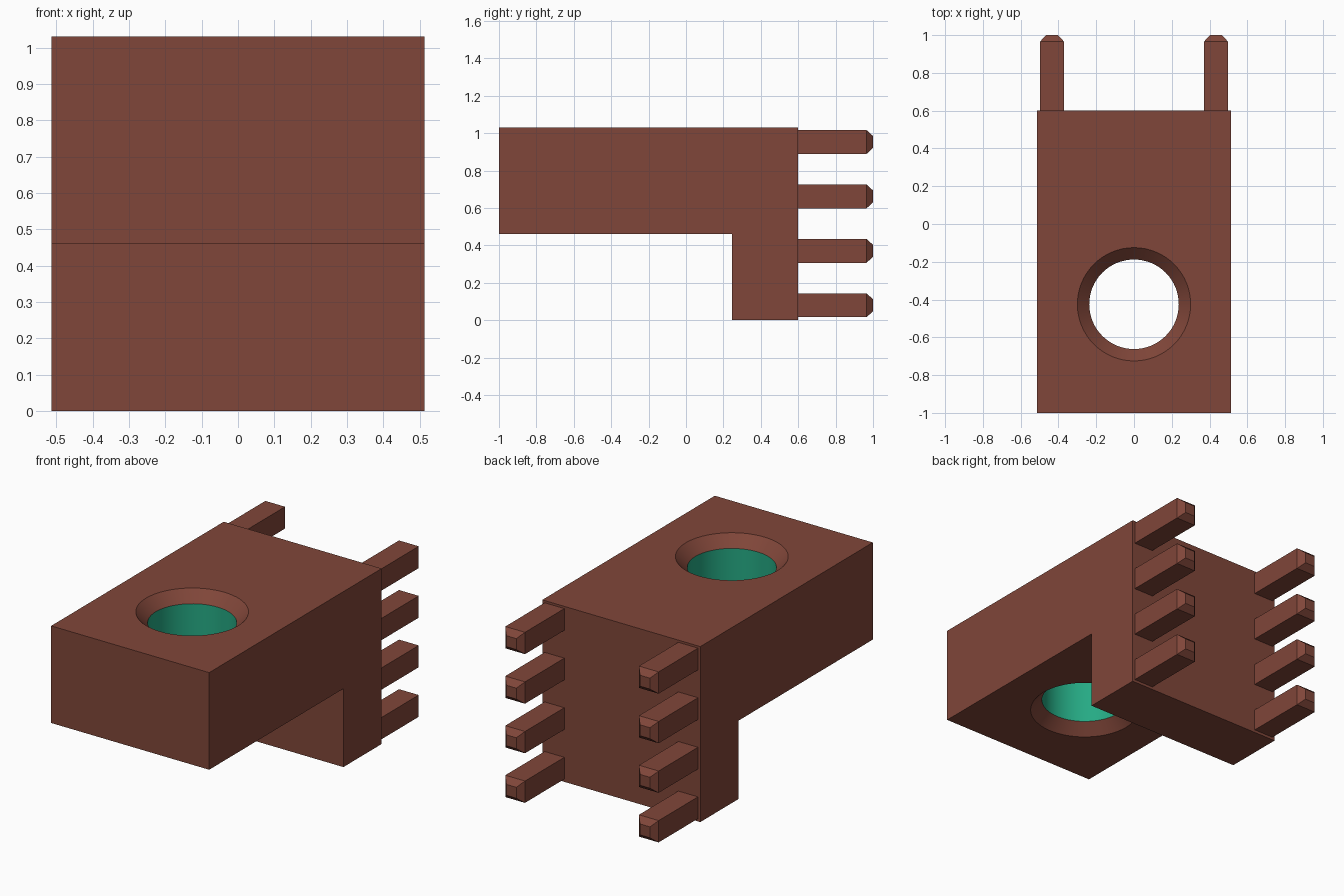
import bpy
import bmesh
import math
from mathutils import Vector

if "Cube" in bpy.data.objects:
    bpy.data.objects.remove(bpy.data.objects["Cube"], do_unlink=True)

HALF_W = 0.513             # body half width
TOP, STEP = 1.03, 0.46     # body top and underside of the overhang
FRONT, LEG, BACK = -1.0, 0.245, 0.6
BORE_Y, BORE_R, RIM_R = -0.425, 0.237, 0.3


def make_material(name, rgb):
    mat = bpy.data.materials.new(name)
    mat.use_nodes = True
    mat.diffuse_color = (*rgb, 1)
    bsdf = next(n for n in mat.node_tree.nodes if n.type == 'BSDF_PRINCIPLED')
    bsdf.inputs["Base Color"].default_value = (*rgb, 1)
    return mat


brown = make_material("brown", (0.216, 0.061, 0.041))
green = make_material("green", (0.019, 0.402, 0.231))


def make_object(name, bm, *mats):
    bmesh.ops.recalc_face_normals(bm, faces=bm.faces)
    mesh = bpy.data.meshes.new(name)
    bm.to_mesh(mesh)
    bm.free()
    obj = bpy.data.objects.new(name, mesh)
    bpy.context.collection.objects.link(obj)
    for mat in mats:
        mesh.materials.append(mat)
    return obj


def select_only(obj):
    bpy.ops.object.select_all(action='DESELECT')
    obj.select_set(True)
    bpy.context.view_layer.objects.active = obj


# Body: L-shaped side profile extruded across the width
profile = [(FRONT, STEP), (LEG, STEP), (LEG, 0), (BACK, 0), (BACK, TOP), (FRONT, TOP)]
bm = bmesh.new()
face = bm.faces.new([bm.verts.new((-HALF_W, y, z)) for y, z in profile])
ext = bmesh.ops.extrude_face_region(bm, geom=[face])
bmesh.ops.translate(bm, vec=(2 * HALF_W, 0, 0),
                    verts=[v for v in ext["geom"] if isinstance(v, bmesh.types.BMVert)])
body = make_object("body", bm, brown, green)

# Bore cutter: lathed profile with a countersink at both ends
c, e = RIM_R - BORE_R, 0.02
lathe = [(0, STEP - e), (RIM_R + e, STEP - e), (BORE_R, STEP + c),
         (BORE_R, TOP - c), (RIM_R + e, TOP + e), (0, TOP + e)]
bm = bmesh.new()
verts = [bm.verts.new((r, BORE_Y, z)) for r, z in lathe]
edges = [bm.edges.new(pair) for pair in zip(verts, verts[1:])]
bmesh.ops.spin(bm, geom=verts + edges, cent=(0, BORE_Y, 0), axis=(0, 0, 1),
               angle=math.tau, steps=64)
bmesh.ops.remove_doubles(bm, verts=bm.verts, dist=1e-4)
cutter = make_object("bore_cutter", bm, brown)
cutter.hide_render = True

select_only(body)
cut = body.modifiers.new("bore", 'BOOLEAN')
cut.operation = 'DIFFERENCE'
cut.solver = 'EXACT'
cut.object = cutter
bpy.ops.object.modifier_apply(modifier=cut.name)
bpy.data.objects.remove(cutter, do_unlink=True)

# Green on the straight bore wall only
for p in body.data.polygons:
    radius = (Vector((p.center.x, p.center.y)) - Vector((0, BORE_Y))).length
    on_wall = abs(p.normal.z) < 0.1 and abs(radius - BORE_R) < 0.01
    p.material_index = 1 if on_wall else 0
bpy.ops.object.shade_smooth_by_angle(angle=math.radians(30))


# Pins: square pegs with chamfered tips, two columns of four
def make_pin(name, x, z, half=0.064, tip=0.032, end=1.0):
    bm = bmesh.new()
    rings = []
    for y, h in ((BACK, half), (end - 0.035, half), (end, half - tip)):
        rings.append([bm.verts.new((x + sx * h, y, z + sz * h))
                      for sx, sz in ((-1, -1), (1, -1), (1, 1), (-1, 1))])
    for a, b in zip(rings, rings[1:]):
        for i in range(4):
            j = (i + 1) % 4
            bm.faces.new((a[i], a[j], b[j], b[i]))
    bm.faces.new(rings[0])
    bm.faces.new(rings[-1])
    return make_object(name, bm, brown)


for side, x in (("left", 0.434), ("right", -0.434)):
    for row in range(4):
        make_pin(f"{side}_pin_{row + 1}", x, 0.08 + row * 0.291)
